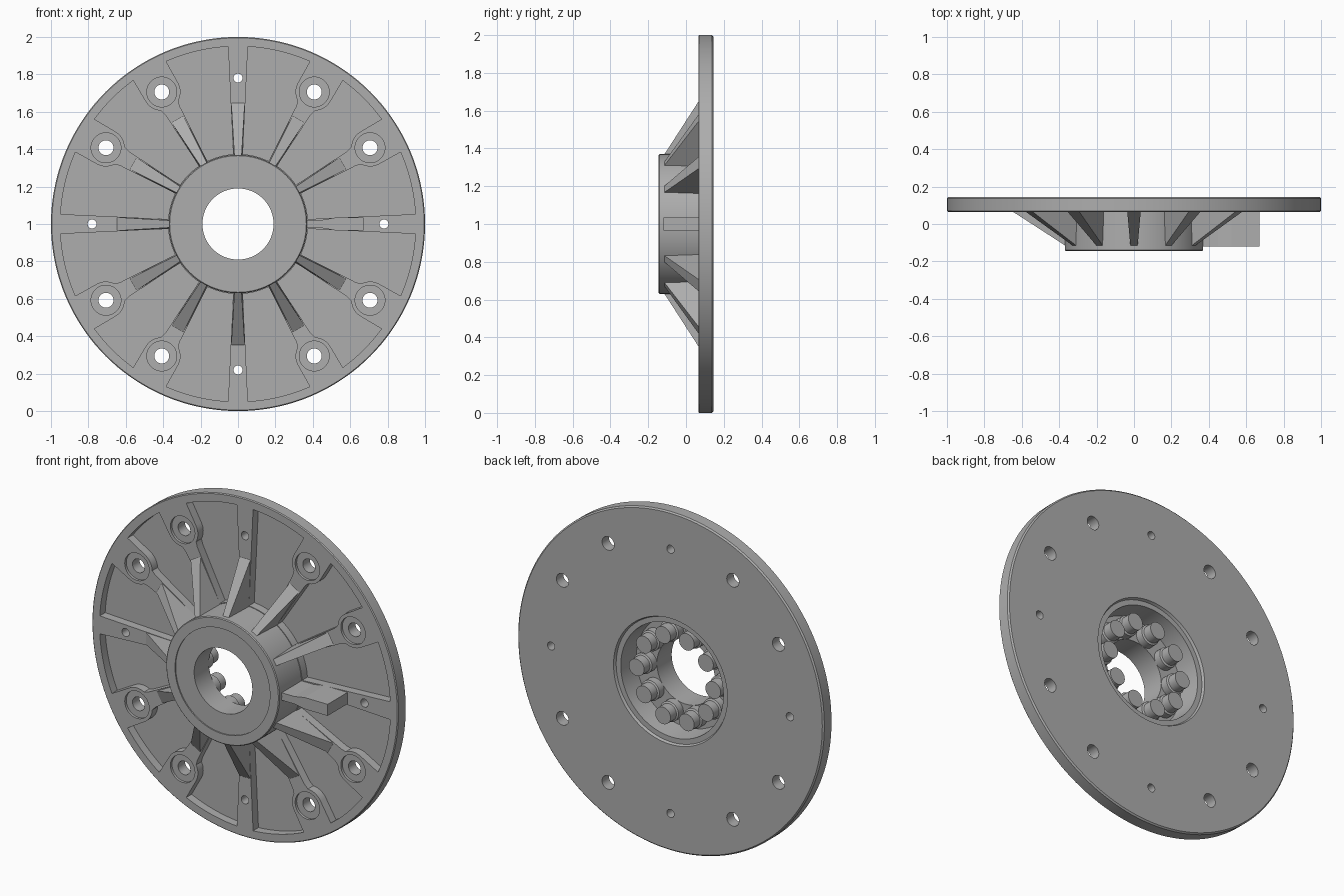
import bpy, bmesh, math
from mathutils import Matrix, Vector

if "Cube" in bpy.data.objects:
    bpy.data.objects.remove(bpy.data.objects["Cube"])

CZ = 1.0                       # height of the wheel axis
FACE, FLOOR, BACK = 0.065, 0.115, 0.145
RIM, HUB, BOLT_R, PIN_R = 0.95, 0.374, 0.815, 0.25

grey = bpy.data.materials.new("cast grey")
grey.diffuse_color = (0.42, 0.42, 0.42, 1)
grey.use_nodes = True
grey.node_tree.nodes["Principled BSDF"].inputs["Base Color"].default_value = grey.diffuse_color


def place(t, side, y, ang):
    """Point at distance t along a spoke and offset sideways from it."""
    c, s = math.cos(ang), math.sin(ang)
    return Vector((t * c - side * s, y, CZ + t * s + side * c))


def revolve(bm, profile, x=0.0, z=CZ, seg=96):
    """Spin a closed (radius, y) profile around an axis parallel to y."""
    rings = []
    for r, y in profile:
        if r == 0:
            rings.append([bm.verts.new((x, y, z))])
        else:
            rings.append([bm.verts.new((x + r * math.cos(2 * math.pi * i / seg), y,
                                        z + r * math.sin(2 * math.pi * i / seg)))
                          for i in range(seg)])
    for a, b in zip(rings, rings[1:] + rings[:1]):
        if len(a) == 1 and len(b) == 1:
            continue
        for i in range(seg):
            j = (i + 1) % seg
            quad = [a[i % len(a)], a[j % len(a)], b[j % len(b)], b[i % len(b)]]
            bm.faces.new(list(dict.fromkeys(quad)))


def prism(bm, near, far):
    """Solid between two matching outlines."""
    a = [bm.verts.new(p) for p in near]
    b = [bm.verts.new(p) for p in far]
    bm.faces.new(a)
    bm.faces.new(b[::-1])
    for i in range(len(a)):
        j = (i + 1) % len(a)
        bm.faces.new([a[i], b[i], b[j], a[j]])


def finish(bm, name):
    bmesh.ops.recalc_face_normals(bm, faces=bm.faces)
    me = bpy.data.meshes.new(name)
    bm.to_mesh(me)
    bm.free()
    me.materials.append(grey)
    ob = bpy.data.objects.new(name, me)
    bpy.context.collection.objects.link(ob)
    return ob


def smooth(ob):
    bpy.ops.object.select_all(action='DESELECT')
    ob.select_set(True)
    bpy.context.view_layer.objects.active = ob
    bpy.ops.object.shade_smooth_by_angle(angle=math.radians(30))


# Flange and hub as one turned body
bm = bmesh.new()
revolve(bm, [(0.19, -0.138), (0.31, -0.138), (0.31, -0.145), (0.365, -0.145), (0.37, -0.14),
             (0.37, FACE), (0.995, FACE), (1.0, 0.07), (1.0, 0.137), (0.992, BACK),
             (0.372, BACK), (0.365, 0.13), (0.335, 0.13), (0.325, 0.0), (0.19, 0.0)], seg=144)
body = finish(bm, "flange_and_hub")


# Outline of one spoke side: (distance, half width) from hub to rim
def spoke_side(k):
    if k % 3 == 0:
        pts = [(HUB, 0.026), (RIM, 0.053)]
    else:
        pts = [(HUB, 0.026), (0.70, 0.045)]
        for i in range(9):
            a = math.radians(148 - 58 * i / 8)
            pts.append((BOLT_R + 0.1 * math.cos(a), 0.1 * math.sin(a)))
        pts.append((RIM, 0.102))
    first, last = pts[0], pts[-1]
    pts[0] = (math.sqrt(HUB ** 2 - first[1] ** 2), first[1])
    pts[-1] = (math.sqrt(RIM ** 2 - last[1] ** 2), last[1])
    return pts


def arc_between(p, q, n=10):
    """Points strictly between p and q on the circle round the axis."""
    a, b = (math.atan2(v.z - CZ, v.x) for v in (p, q))
    d = (b - a + math.pi) % (2 * math.pi) - math.pi
    r = math.hypot(p.x, p.z - CZ)
    return [place(r, 0, p.y, a + d * i / n) for i in range(1, n)]


# Cutters: pockets between spokes, bolt holes and small holes
bm = bmesh.new()
for k in range(12):
    a0, a1 = math.radians(30 * k), math.radians(30 * (k + 1))
    left = [place(t, w, FLOOR, a0) for t, w in spoke_side(k)]
    right = [place(t, -w, FLOOR, a1) for t, w in spoke_side(k + 1)][::-1]
    loop = left + arc_between(left[-1], right[0]) + right + arc_between(right[-1], left[0])
    prism(bm, loop, [Vector((p.x, 0.02, p.z)) for p in loop])
    if k % 3 == 0:
        c = place(0.78, 0, 0, a0)
        revolve(bm, [(0, 0), (0.024, 0), (0.024, 0.2), (0, 0.2)], c.x, c.z, 24)
    else:
        c = place(BOLT_R, 0, 0, a0)
        revolve(bm, [(0, 0), (0.08, 0), (0.08, 0.08), (0.04, 0.08), (0.04, 0.2), (0, 0.2)],
                c.x, c.z, 32)
cutter = finish(bm, "pocket_cutter")
cutter.hide_render = True

mod = body.modifiers.new("pockets", 'BOOLEAN')
mod.operation, mod.solver, mod.object = 'DIFFERENCE', 'EXACT', cutter
bpy.context.view_layer.objects.active = body
bpy.ops.object.modifier_apply(modifier=mod.name)
bpy.data.objects.remove(cutter)
smooth(body)

# Tapered ribs bracing the hub, all but the one pointing to +x
bm = bmesh.new()
for k in range(1, 12):
    a = math.radians(30 * k)
    sides = []
    for s in (-1, 1):
        sides.append([place(0.345, s * 0.018, -0.13, a), place(0.345, s * 0.026, 0.08, a),
                      place(0.66, s * 0.036, 0.08, a), place(0.645, s * 0.036, 0.064, a)])
    prism(bm, *sides)
finish(bm, "hub_ribs")

# Stepped block in place of the +x rib
bm = bmesh.new()
half = [(0.345, 0.022), (0.45, 0.022), (0.52, 0.034), (0.67, 0.034)]
loop = half + [(t, -w) for t, w in reversed(half)]
prism(bm, [place(t, w, -0.12, 0) for t, w in loop], [place(t, w, 0.08, 0) for t, w in loop])
finish(bm, "stop_block")

# Ten collared pins inside the rear recess
bm = bmesh.new()
for k in range(10):
    c = place(PIN_R, 0, 0, math.radians(36 * k))
    revolve(bm, [(0, -0.01), (0.06, -0.01), (0.06, 0.045), (0.05, 0.05), (0.05, 0.105), (0, 0.105)],
            c.x, c.z, 32)
smooth(finish(bm, "recess_pins"))
